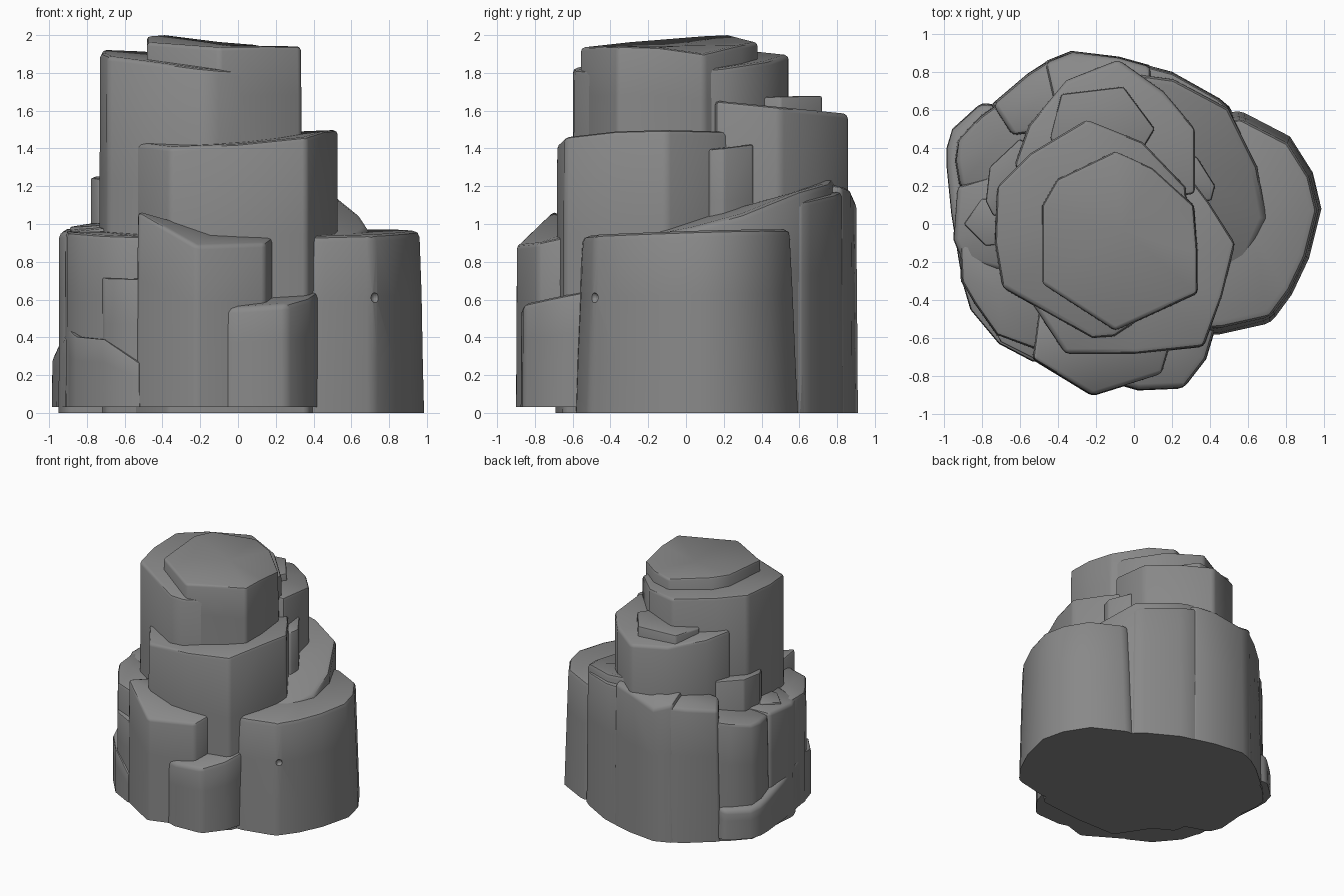
import bpy, bmesh, random

if "Cube" in bpy.data.objects:
    bpy.data.objects.remove(bpy.data.objects["Cube"])

random.seed(4)
stone = bpy.data.materials.new("dark_stone")
stone.diffuse_color = (.25, .25, .25, 1)
stone.use_nodes = True
stone.node_tree.nodes["Principled BSDF"].inputs["Base Color"].default_value = stone.diffuse_color


def column(name, outline, top, z0=0.0, taper=0.96, bevel=0.025, jitter=0.01, lift={}):
    """Weathered rock column: outline at its foot, top = (height, x slope, y slope),
    lift = extra height at single top corners."""
    n = len(outline)
    cx = sum(p[0] for p in outline) / n
    cy = sum(p[1] for p in outline) / n
    bm = bmesh.new()
    rings = []
    for f in (0.0, 0.3, 0.65, 1.0):
        s = 1 + (taper - 1) * f ** 1.5
        ring = []
        for i, (x, y) in enumerate(outline):
            j = random.uniform(-jitter, 0) if 0 < f < 1 else 0
            px, py = cx + (x - cx) * (s + j), cy + (y - cy) * (s + j)
            zt = top[0] + top[1] * (px - cx) + top[2] * (py - cy) + lift.get(i, 0)
            ring.append(bm.verts.new((px, py, z0 + (zt - z0) * f)))
        rings.append(ring)
    for a, b in zip(rings, rings[1:]):
        for i in range(n):
            k = (i + 1) % n
            bm.faces.new((a[i], a[k], b[k], b[i]))
    bm.faces.new(rings[0][::-1])
    # slightly uneven top fan
    mid = bm.verts.new((cx, cy, top[0] + random.uniform(-jitter, jitter)))
    for i in range(n):
        bm.faces.new((rings[-1][i], rings[-1][(i + 1) % n], mid))
    bmesh.ops.recalc_face_normals(bm, faces=bm.faces)
    # worn edges everywhere but at the foot
    foot = set(rings[0])
    worn = [e for e in bm.edges if e.calc_face_angle(0) > .7 and not set(e.verts) <= foot]
    bmesh.ops.bevel(bm, geom=worn, offset=bevel, segments=2, profile=.5, affect='EDGES',
                    clamp_overlap=True)
    mesh = bpy.data.meshes.new(name)
    bm.to_mesh(mesh)
    bm.free()
    mesh.materials.append(stone)
    ob = bpy.data.objects.new(name, mesh)
    bpy.context.collection.objects.link(ob)
    bpy.ops.object.select_all(action='DESELECT')
    ob.select_set(True)
    bpy.context.view_layer.objects.active = ob
    bpy.ops.object.shade_smooth_by_angle(angle=0.7)
    return ob


# Upper tower and its cap
column("upper_tower", [(-.73, .2), (-.55, .38), (-.25, .56), (.05, .44), (.28, .2), (.31, -.15),
                       (.27, -.35), (-.1, -.6), (-.22, -.61), (-.7, -.34), (-.74, -.1)],
       (1.86, -.1, .06), taper=.98)
column("summit_cap", [(-.49, .1), (-.41, .24), (-.1, .39), (.1, .3), (.32, .1), (.34, -.15),
                      (.34, -.37), (-.1, -.57), (-.49, -.32)],
       (1.945, -.02, .02), z0=1.2, taper=.98, bevel=.02,
       lift={0: .04, 1: .045, 2: .01, 4: -.04, 6: .01, 8: .015})

# Middle step
column("middle_front_block", [(-.56, -.4), (-.37, -.69), (0, -.69), (.37, -.65), (.47, -.38),
                              (.54, -.1), (.4, .12), (.28, .28), (-.3, .2)],
       (1.45, .1, .04), taper=.98, lift={0: .05, 1: .02, 4: .01})
column("middle_side_chip", [(.2, .1), (.41, .12), (.43, .2), (.33, .36), (.2, .36)],
       (1.41, -.05, .1), z0=.6, bevel=.012)

# Back tower
column("back_tower", [(.33, .15), (.33, .5), (.16, .7), (-.08, .87), (-.36, .76), (-.56, .52),
                      (-.64, .3), (-.3, .1)],
       (1.62, 0, -.1), taper=.98)
column("back_tower_cap", [(-.45, .45), (-.39, .69), (-.05, .73), (.12, .5), (0, .3), (-.35, .3)],
       (1.67, .02, .03), z0=1.3, bevel=.012)

# Right lobe with a small weathered hole
lobe = column("right_lobe", [(.27, -.59), (.45, -.58), (.72, -.52), (.83, -.37), (.92, -.18),
                             (.985, .08), (.94, .27), (.82, .46), (.55, .6), (.25, .5), (.2, -.2)],
              (.955, .02, .03), taper=.93, bevel=.035)
bpy.ops.mesh.primitive_uv_sphere_add(segments=12, ring_count=8, radius=.028,
                                     location=(.73, -.49, .61))
hole = bpy.context.object
hole.name = "hole_cutter"
hole.hide_render = True
hole.hide_set(True)
hole.data.materials.append(stone)
cut = lobe.modifiers.new("hole", 'BOOLEAN')
cut.operation, cut.object = 'DIFFERENCE', hole

# Sloping shoulder behind the lobe
column("back_right_shoulder", [(.4, -.38), (.6, -.22), (.71, .02), (.66, .3), (.5, .62), (.2, .78),
                               (-.1, .82), (-.15, .2)],
       (1.08, -.12, .25), taper=.96, bevel=.035, lift={4: .03})

# Front foot blocks
column("front_block", [(-.54, -.71), (-.22, -.905), (.15, -.79), (.205, -.6), (.14, -.4),
                       (-.5, -.4)],
       (.945, -.03, .12), z0=.03, taper=.98, bevel=.022, lift={0: .12, 1: -.03, 2: -.02})
column("front_step", [(-.1, -.84), (.02, -.875), (.26, -.865), (.38, -.71), (.425, -.56),
                      (.4, -.35), (0, -.35)],
       (.61, .06, .18), z0=.03, taper=.98, bevel=.03)

# Left side columns
column("left_front_column", [(-.91, -.3), (-.84, -.42), (-.72, -.59), (-.5, -.67), (-.4, -.3),
                             (-.7, -.05), (-.92, -.1)],
       (.95, -.02, .04), z0=.03, taper=.97)
column("left_ledge", [(-.72, -.58), (-.7, -.62), (-.52, -.71), (-.45, -.5), (-.65, -.45)],
       (.72, .02, .1), z0=.03, taper=1, bevel=.01)
column("left_foot", [(-.91, -.28), (-.86, -.45), (-.71, -.63), (-.52, -.73), (-.4, -.5), (-.7, -.2)],
       (.36, -.25, .2), z0=.03, taper=.99, bevel=.015, lift={2: .06})
column("left_middle_column", [(-.95, -.08), (-.91, -.18), (-.7, -.25), (-.5, 0), (-.6, .3), (-.93, .2)],
       (.98, .12, .05), taper=.98)
column("left_base_ledge", [(-.985, .3), (-.96, .05), (-.91, -.26), (-.6, -.2), (-.6, .6),
                           (-.8, .64), (-.955, .5), (-.985, .4)],
       (.34, .2, -.2), z0=.03, taper=.98, bevel=.03)
column("left_high_chip", [(-.78, .12), (-.76, .3), (-.6, .45), (-.4, .3), (-.6, .05), (-.74, .04)],
       (1.24, -.08, .05), taper=.99, bevel=.012)
column("left_mid_chip", [(-.9, 0), (-.78, -.12), (-.62, -.1), (-.6, .1), (-.8, .14)],
       (1.0, .1, .05), z0=.5, bevel=.01)

# Back left columns
column("back_left_column", [(-.945, .33), (-.93, .44), (-.81, .57), (-.6, .72), (-.4, .7), (-.4, .2),
                            (-.92, .18)],
       (1.0, .18, .04), taper=.95)
column("back_left_rib", [(-.76, .62), (-.56, .79), (-.42, .88), (-.25, .8), (-.3, .5), (-.65, .45)],
       (1.15, .2, -.1), taper=.92)
column("back_column", [(-.48, .85), (-.33, .91), (-.08, .88), (.1, .83), (.1, .5), (-.4, .5)],
       (1.2, .05, -.2), taper=.95, lift={1: -.05})
column("back_right_rib", [(.05, .84), (.2, .8), (.45, .66), (.52, .6), (.4, .35), (0, .5)],
       (1.14, -.1, .06), taper=.95)
